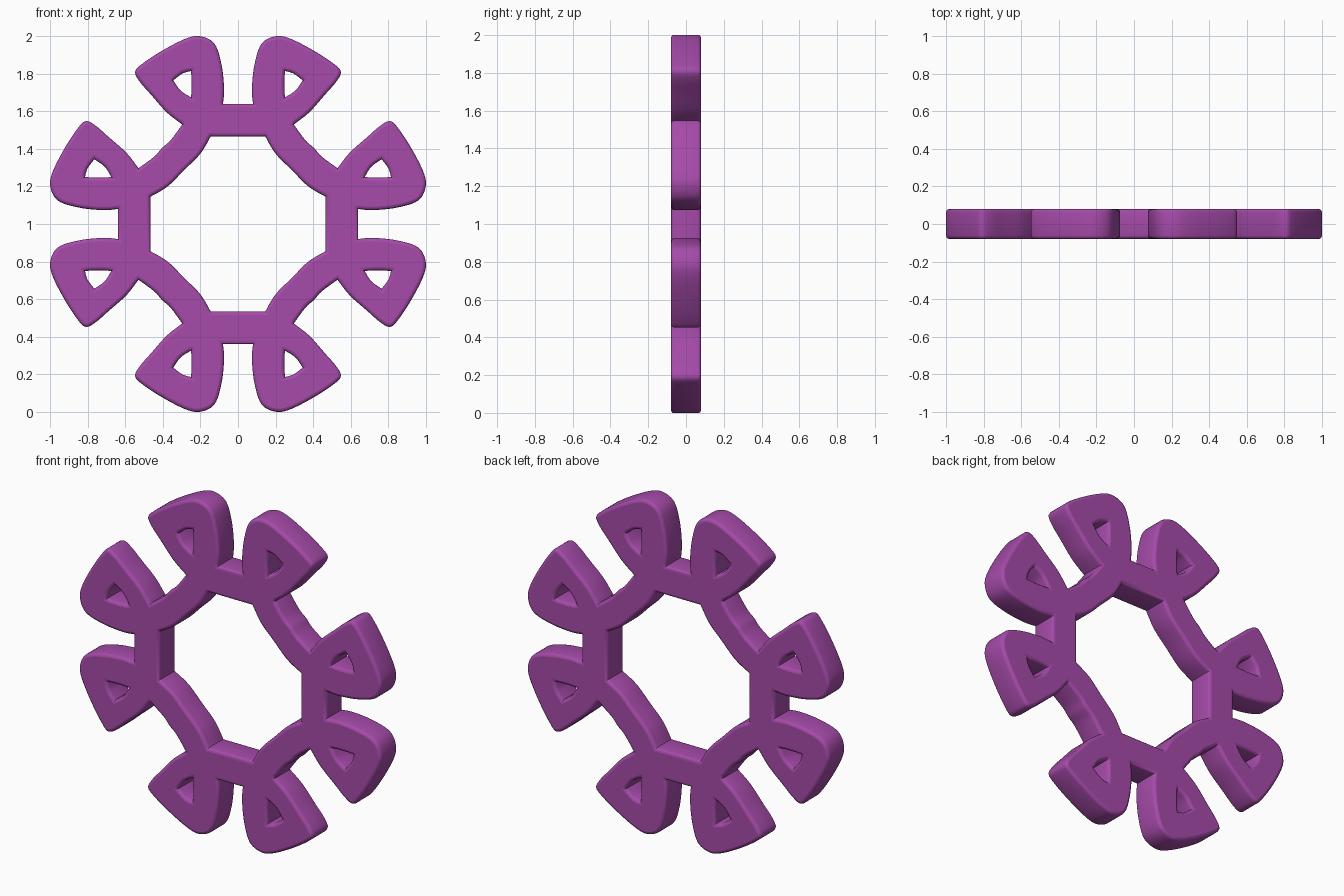
import bpy, math

if "Cube" in bpy.data.objects:
    bpy.data.objects.remove(bpy.data.objects["Cube"])

T, B = 0.08, 0.018      # half thickness, edge rounding


def smooth(pts, n=6):
    """Catmull-Rom samples through pts, end point excluded."""
    p = [pts[0]] + pts + [pts[-1]]
    out = []
    for i in range(1, len(p) - 2):
        for k in range(n):
            t = k / n
            out.append(tuple(0.5 * (2 * b + (c - a) * t + (2 * a - 5 * b + 4 * c - d) * t * t
                                    + (3 * b - a - 3 * c + d) * t ** 3)
                             for a, b, c, d in zip(p[i - 1], p[i], p[i + 1], p[i + 2])))
    return out


def flip(pts):
    """Mirror across the diagonal, reversing the order."""
    return [(z, x) for x, z in reversed(pts)]


def turn(pts, q):
    c, s = round(math.cos(q * math.pi / 2)), round(math.sin(q * math.pi / 2))
    return [(x * c + z * s, -x * s + z * c) for x, z in pts]


# Outline pieces of one eighth of the rosette
petal = [(.08, .64), (.074, .72), (.088, .85), (.125, .96), (.2, 1.0), (.28, .987), (.41, .92),
         (.515, .85), (.548, .81), (.525, .76), (.46, .685), (.38, .595), (.297, .53)]
valley = [(.297, .53), (.36, .445), (.405, .405), (.445, .36), (.53, .297)]
inner = [(.145, .467), (.2, .375), (.287, .287), (.375, .2), (.467, .145)]
hole = [(.25, .675), (.247, .74), (.25, .815)], [(.25, .815), (.295, .802), (.345, .765)], \
       [(.345, .765), (.305, .71), (.25, .675)]

quarter = smooth(petal) + smooth(valley) + smooth(flip(petal)) + [(.64, .08)]
window = sum((smooth(h, 4) for h in hole), [])
loops = [sum((turn(quarter, q) for q in range(4)), []),
         sum((turn(smooth(inner) + [inner[-1]], q) for q in range(4)), [])]
for q in range(4):
    loops += [turn(window, q), turn(flip(window), q)]

# Filled flat shape with rounded rims
cu = bpy.data.curves.new("rosette_ring", 'CURVE')
cu.dimensions = '2D'
cu.fill_mode = 'BOTH'
cu.extrude = T - B
cu.bevel_depth = B
cu.bevel_resolution = 2
cu.offset = -B
for pts in loops:
    sp = cu.splines.new('POLY')
    sp.points.add(len(pts) - 1)
    for p, (x, z) in zip(sp.points, pts):
        p.co = (x, z, 0, 1)
    sp.use_cyclic_u = True

ring = bpy.data.objects.new("rosette_ring", cu)
bpy.context.collection.objects.link(ring)
ring.rotation_euler = (math.pi / 2, 0, 0)
ring.location = (0, 0, 1)
bpy.context.view_layer.objects.active = ring
ring.select_set(True)
bpy.ops.object.convert(target='MESH')
ring = bpy.context.object
bpy.ops.object.transform_apply(location=True, rotation=True, scale=True)
bpy.ops.object.shade_smooth_by_angle(angle=math.radians(35))

mat = bpy.data.materials.new("purple")
mat.diffuse_color = (0.38, 0.07, 0.40, 1)
mat.use_nodes = True
mat.node_tree.nodes["Principled BSDF"].inputs["Base Color"].default_value = mat.diffuse_color
ring.data.materials.clear()
ring.data.materials.append(mat)
